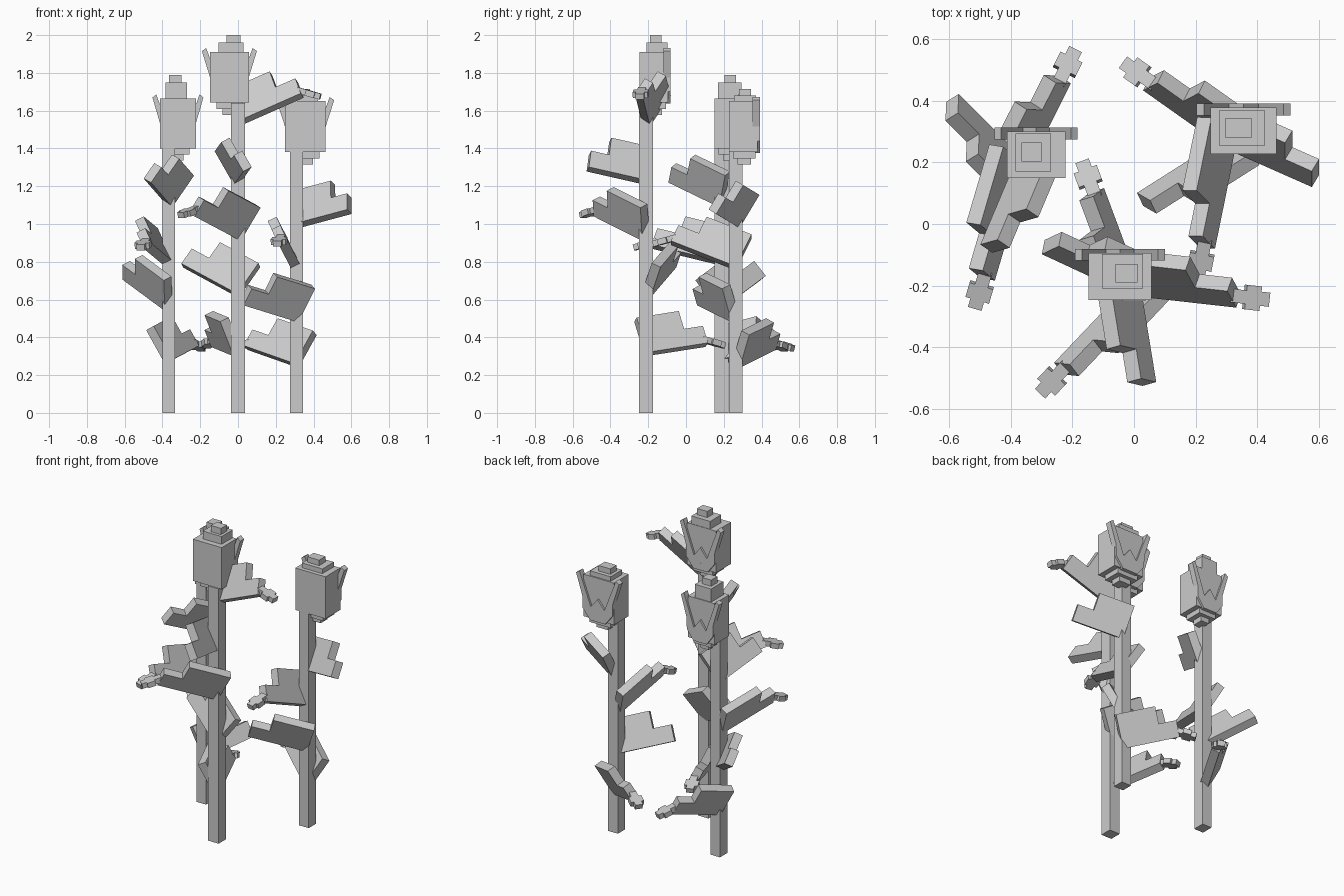
import bpy, bmesh, math
from mathutils import Vector, Matrix

if "Cube" in bpy.data.objects:
    bpy.data.objects.remove(bpy.data.objects["Cube"])

def make(name, bm):
    bmesh.ops.recalc_face_normals(bm, faces=bm.faces[:])
    me = bpy.data.meshes.new(name)
    bm.to_mesh(me)
    bm.free()
    ob = bpy.data.objects.new(name, me)
    bpy.context.collection.objects.link(ob)
    return ob

def add_box(bm, x0, x1, y0, y1, z0, z1, mat=Matrix()):
    m = mat @ Matrix.Translation(((x0+x1)/2, (y0+y1)/2, (z0+z1)/2)) \
        @ Matrix.Diagonal((x1-x0, y1-y0, z1-z0, 1))
    bmesh.ops.create_cube(bm, size=1, matrix=m)

def add_prism(bm, pts, mat, t):
    """Extrude a (u, v) outline by +-t/2 along the frame's third axis."""
    a = [bm.verts.new(mat @ Vector((u, -t/2, v))) for u, v in pts]
    b = [bm.verts.new(mat @ Vector((u, t/2, v))) for u, v in pts]
    n = len(pts)
    bm.faces.new(a)
    bm.faces.new(b[::-1])
    for i in range(n):
        j = (i+1) % n
        bm.faces.new((a[j], a[i], b[i], b[j]))

def stem(name, x0, x1, y0, y1, h):
    bm = bmesh.new()
    add_box(bm, x0, x1, y0, y1, 0, h)
    make(name, bm)

def bloom(name, x0, x1, y0, y1, z0, z1, tops):
    # stepped flower head: main block, tapering steps below and above
    bm = bmesh.new()
    add_box(bm, x0, x1, y0, y1 - .012, z0, z1)
    for k in (1, 2):
        i = .033 * k
        add_box(bm, x0+i, x1-i, y0+i*.7, y1-i*.7, z0 - .032*k, z0 - .032*(k-1))
    zb = z1
    for (a, b, c, d, zt) in tops:
        add_box(bm, a, b, c, d, zb, zt)
        zb = zt
    make(name + "_bloom", bm)
    # horned sepals on the back of the head
    cx, w, h = (x0+x1)/2, (x1-x0)/2, z1-z0
    half = [(.0, .52), (.45, .30), (1.2, 1.08), (1.42, 1.02), (1.0, .5), (.98, .22), (.5, -.02)]
    pts = half + [(-u, v) for u, v in half[:0:-1]]
    bm = bmesh.new()
    add_prism(bm, [(cx + u*w, z0 + v*h) for u, v in pts],
              Matrix.Translation((0, y1 - .018, 0)), .038)
    make(name + "_sepals", bm)

def leaf(name, base, tip, roll, bud):
    base, tip = Vector(base), Vector(tip)
    d = tip - base
    L = d.length
    d.normalize()
    flat = Vector((d.x, d.y, 0)).normalized()
    side = Vector((0, 0, 1)).cross(flat)          # left of the leaf
    up0 = d.cross(side).normalized()
    r = math.radians(roll)
    up = up0 * math.cos(r) + side * math.sin(r)   # positive roll leans left
    n = up.cross(d)
    m = Matrix((d, n, up)).transposed().to_4x4()
    m.translation = base
    bm = bmesh.new()
    add_prism(bm, [(0, 0), (L, 0), (L, .10), (.69*L, .10), (.69*L, .205), (0, .205)], m, .052)
    if bud:
        # small cross-shaped drooping tip
        f = (flat - Vector((0, 0, .28))).normalized()
        b = Matrix((f, side, f.cross(side))).transposed().to_4x4()
        b.translation = tip + up * .03
        for u0, u1, w in ((-.02, .035, .022), (.03, .08, .04), (.075, .11, .023)):
            add_box(bm, u0, u1, -w, w, -.016, .016, b)
    make(name, bm)

# Flowers: stem bounds, head bounds and top steps
stem("front_stem", -.037, .037, -.25, -.175, 1.64)
stem("left_stem", -.40, -.333, .15, .226, 1.40)
stem("right_stem", .275, .344, .228, .30, 1.39)
bloom("front", -.148, .057, -.247, -.082, 1.642, 1.91,
      [(-.104, .03, -.21, -.097, 1.96), (-.06, .012, -.19, -.13, 2.0)])
bloom("left", -.413, -.223, .15, .312, 1.40, 1.665,
      [(-.385, -.27, .17, .295, 1.75), (-.365, -.30, .203, .265, 1.79)])
bloom("right", .249, .464, .227, .39, 1.38, 1.65,
      [(.278, .424, .253, .37, 1.68), (.298, .382, .28, .344, 1.715)])

# Leaves: base height, tip, roll, has a bud at the tip
A, B, C = (0, -.212), (-.367, .188), (.31, .264)
leaves = [
    ("front", A, 1.53, (.34, -.25, 1.68), 30, True),
    ("front", A, .31, (-.12, .11, .36), 25, True),
    ("front", A, .92, (-.245, -.47, 1.05), 24, True),
    ("front", A, 1.22, (.05, -.52, 1.29), -28, False),
    ("front", A, .62, (-.295, -.075, .78), -28, False),
    ("left", B, .55, (-.59, .41, .715), 27, False),
    ("left", B, .27, (-.225, .47, .345), 26, True),
    ("left", B, 1.10, (-.48, -.08, 1.23), 27, False),
    ("left", B, .79, (-.475, -.18, .88), -28, True),
    ("right", C, .25, (.04, .455, .345), -28, True),
    ("right", C, .765, (.24, -.08, .90), -28, True),
    ("right", C, .49, (.02, .08, .58), 26, False),
    ("right", C, .99, (.59, .14, 1.065), 28, False),
]
for i, (n, p, z, tip, roll, bud) in enumerate(leaves):
    leaf(f"{n}_leaf_{i+1}", (p[0], p[1], z), tip, roll, bud)
